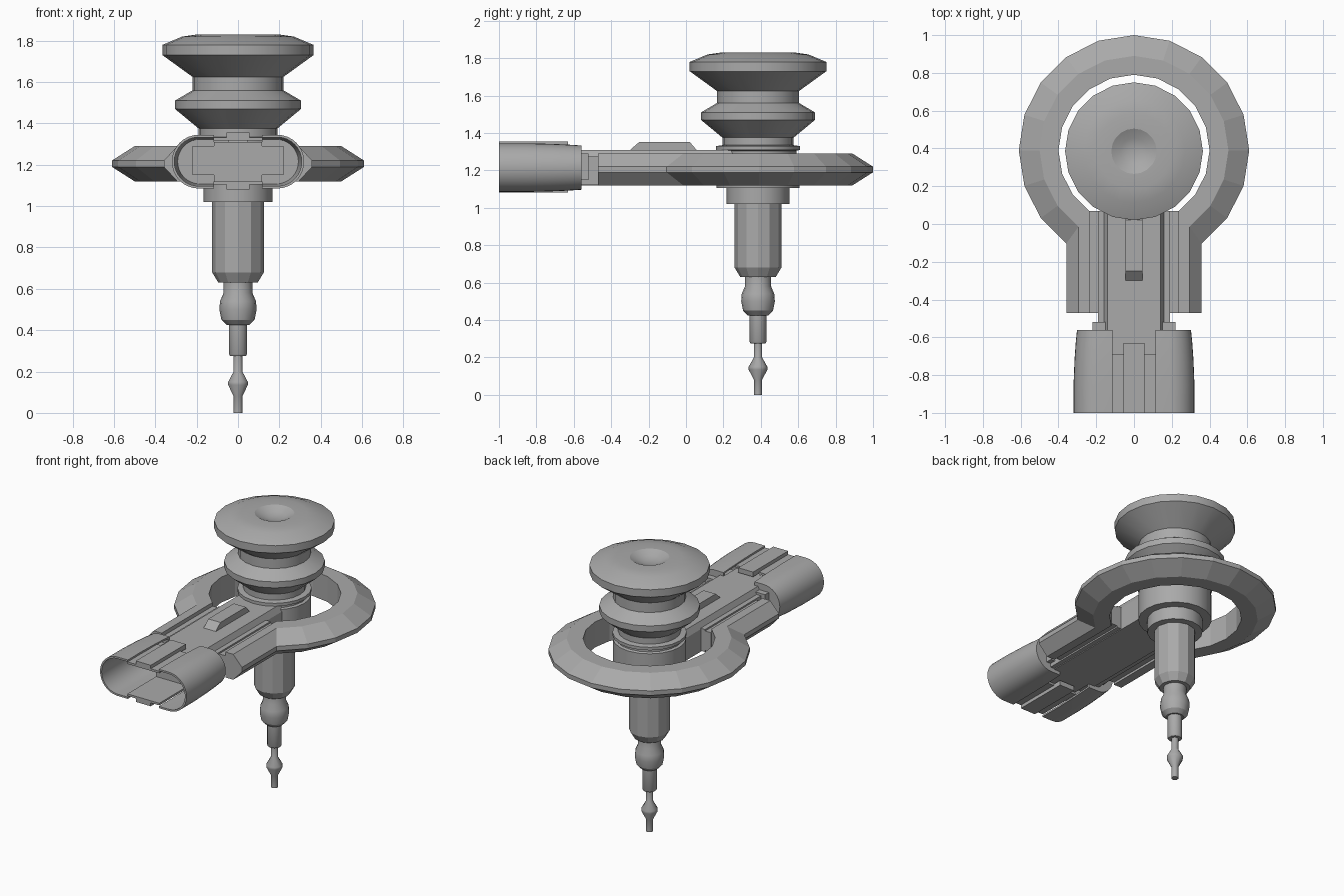
import bpy, bmesh
from math import sin, cos, pi, radians

if "Cube" in bpy.data.objects:
    bpy.data.objects.remove(bpy.data.objects["Cube"], do_unlink=True)

grey = bpy.data.materials.new("plain grey")
grey.use_nodes = True
grey.diffuse_color = (0.4, 0.4, 0.4, 1)
grey.node_tree.nodes["Principled BSDF"].inputs["Base Color"].default_value = (0.4, 0.4, 0.4, 1)


def finish(name, bm, smooth=None):
    """Turn a bmesh into a named grey object."""
    bmesh.ops.remove_doubles(bm, verts=bm.verts, dist=1e-5)
    bmesh.ops.recalc_face_normals(bm, faces=bm.faces)
    mesh = bpy.data.meshes.new(name)
    bm.to_mesh(mesh)
    bm.free()
    mesh.materials.append(grey)
    ob = bpy.data.objects.new(name, mesh)
    bpy.context.collection.objects.link(ob)
    if smooth:
        bpy.ops.object.select_all(action="DESELECT")
        ob.select_set(True)
        bpy.context.view_layer.objects.active = ob
        bpy.ops.object.shade_smooth_by_angle(angle=radians(smooth))
    return ob


def loft(name, sections, smooth=None):
    """Skin a row of closed cross-sections and cap both ends."""
    bm = bmesh.new()
    rows = [[bm.verts.new(p) for p in s] for s in sections]
    n = len(rows[0])
    for a, b in zip(rows, rows[1:]):
        for i in range(n):
            j = (i + 1) % n
            bm.faces.new((a[i], a[j], b[j], b[i]))
    bm.faces.new(rows[0])
    bm.faces.new(rows[-1])
    return finish(name, bm, smooth)


def prism_y(name, xz, y0, y1):
    return loft(name, [[(x, y, z) for x, z in xz] for y in (y0, y1)])


def box(name, half_x, y0, y1, z0, z1):
    return prism_y(name, [(-half_x, z0), (half_x, z0), (half_x, z1), (-half_x, z1)], y0, y1)


def lathe(name, rz, sides, smooth=25, cy=0.385):
    """Stack of rings around the upright axis."""
    return loft(name, [[(r * sin(2 * pi * i / sides), cy + r * cos(2 * pi * i / sides), z)
                        for i in range(sides)] for r, z in rz], smooth)


# Plunger, from the tip upward
lathe("needle_tip", [(.022, 0), (.022, .08), (.05, .135), (.05, .15), (.022, .2), (.022, .29)], 10, 40)
lathe("needle_shaft", [(.04, .275), (.046, .285), (.046, .44)], 10, 40)
lathe("bulb", [(.055, .425), (.08, .45), (.09, .5), (.087, .54), (.07, .58), (.07, .64)], 16)
lathe("lower_barrel", [(.095, .63), (.125, .68), (.125, 1.03)], 12)
lathe("lower_collar", [(.168, 1.02), (.168, 1.11)], 16)
lathe("main_barrel", [(.222, 1.105), (.222, 1.285), (.205, 1.29), (.205, 1.305),
                      (.225, 1.31), (.225, 1.33), (.19, 1.335), (.19, 1.39)], 20)
lathe("lower_disc", [(.19, 1.375), (.305, 1.47), (.305, 1.51), (.22, 1.56), (.22, 1.64)], 20)
lathe("top_disc", [(.22, 1.625), (.365, 1.73), (.365, 1.78), (.27, 1.82), (.2, 1.83),
                   (.12, 1.83), (.07, 1.805), (.03, 1.795)], 20)

# Open ring whose ends run straight forward as two rails
RIM = [(.4, 1.12), (.5, 1.12), (.61, 1.19), (.61, 1.22), (.5, 1.29), (.4, 1.29)]
ring = []
for k in range(17):
    a = radians(-54 + 18 * k)
    ring.append([(r * cos(a), .39 + r * sin(a), z) for r, z in RIM])
front = [[(x, -.47, z) for x, y, z in s] for s in (ring[0], ring[-1])]
loft("ring_guard", [front[0]] + ring + [front[1]])

# Body joining the barrel and the handle
box("body_slab", .19, -.57, .07, 1.125, 1.275)
box("body_shelf", .235, -.47, .07, 1.135, 1.265)
prism_y("body_spine", [(-.16, 1.12), (.16, 1.12), (.16, 1.27), (.14, 1.31),
                       (-.14, 1.31), (-.16, 1.27)], -.57, .25)
box("neck_block", .22, -.7, -.52, 1.15, 1.29)
box("neck_core", .115, -.7, -.56, 1.12, 1.31)

# Raised latch with sloping ends
latch = [(-.31, 1.3), (-.25, 1.352), (.02, 1.352), (.065, 1.3)]
loft("latch", [[(x, y, z) for y, z in latch] for x in (-.045, .045)])


# Hollow handle: a curved shell on each side, closed at the back
def shell_section(side, y, scale, wall=.012):
    angles = [pi / 2 - pi * i / 16 for i in range(17)]
    arc = lambda r: [(.19 + r * cos(a), r * sin(a)) for a in angles]
    outer = [(.115, .13)] + arc(.13) + [(.115, -.13)]
    inner = [(.115, .13 - wall)] + arc(.13 - wall) + [(.115, wall - .13)]
    pts = outer + inner[::-1]
    return [(side * (.115 + (x - .115) * scale), y, 1.215 + z * scale) for x, z in pts]


for side, label in ((1, "left"), (-1, "right")):
    stations = [(-1, 1), (-.85, 1), (-.72, .975), (-.63, .945), (-.56, .91)]
    loft(label + "_handle_shell", [shell_section(side, y, s) for y, s in stations], 30)
    back = [shell_section(side, y, .91)[:19] for y in (-.575, -.56)]
    loft(label + "_handle_back", back)

# Stepped strips bridging the shells above and below
for label, sign in (("top", 1), ("bottom", -1)):
    mid = 1.218
    for name, hx, y1, z0, z1 in (("plate", .118, -.69, .1, .114), ("strip", .055, -.63, .105, .137)):
        lo, hi = sorted((mid + sign * z0, mid + sign * z1))
        box(label + "_handle_" + name, hx, -1, y1, lo, hi)
